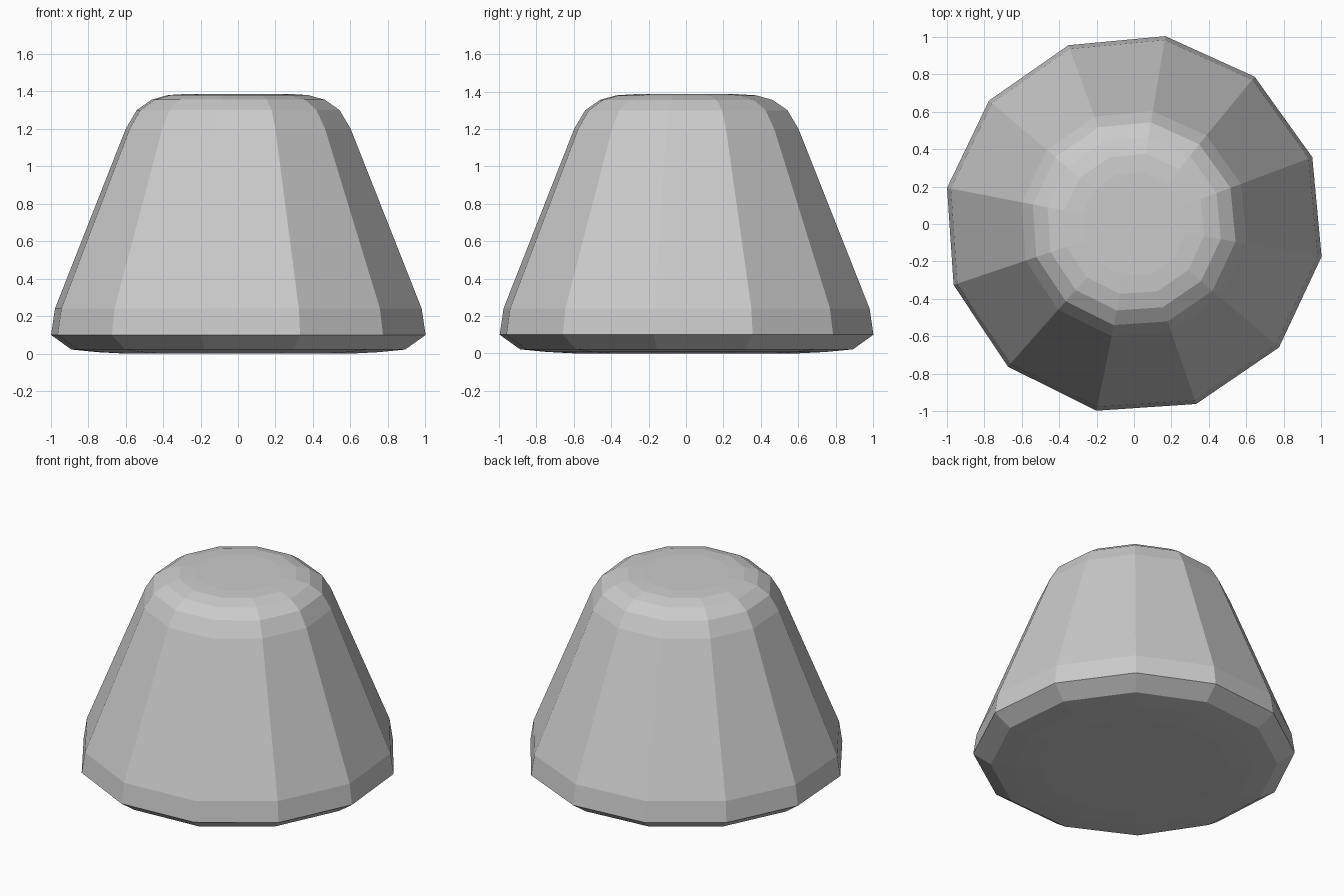
import bpy, bmesh, math

if "Cube" in bpy.data.objects:
    bpy.data.objects.remove(bpy.data.objects["Cube"])

SIDES = 12
START = math.radians(-10.4)
# profile from bottom to top: (radius, height)
PROFILE = [(0.60, 0.0), (0.76, 0.008), (0.905, 0.022), (1.016, 0.10),
           (0.995, 0.24), (0.61, 1.20), (0.55, 1.30), (0.47, 1.355),
           (0.38, 1.38), (0.28, 1.386)]


def ring(bm, radius, z):
    verts = []
    for i in range(SIDES):
        a = START + i * math.tau / SIDES
        a += 0.019 * math.cos(a - math.radians(50))  # slightly uneven facets
        verts.append(bm.verts.new((radius * math.cos(a), radius * math.sin(a), z)))
    return verts


# tapered twelve-sided body with rounded rims
bm = bmesh.new()
rings = [ring(bm, r, z) for r, z in PROFILE]
for low, high in zip(rings, rings[1:]):
    for i in range(SIDES):
        j = (i + 1) % SIDES
        bm.faces.new((low[i], low[j], high[j], high[i]))

# closed bottom and top
bm.faces.new(rings[0][::-1])
bm.faces.new(rings[-1])
bmesh.ops.recalc_face_normals(bm, faces=bm.faces)

mesh = bpy.data.meshes.new("tapered_body")
bm.to_mesh(mesh)
bm.free()
bpy.context.collection.objects.link(bpy.data.objects.new("tapered_body", mesh))
